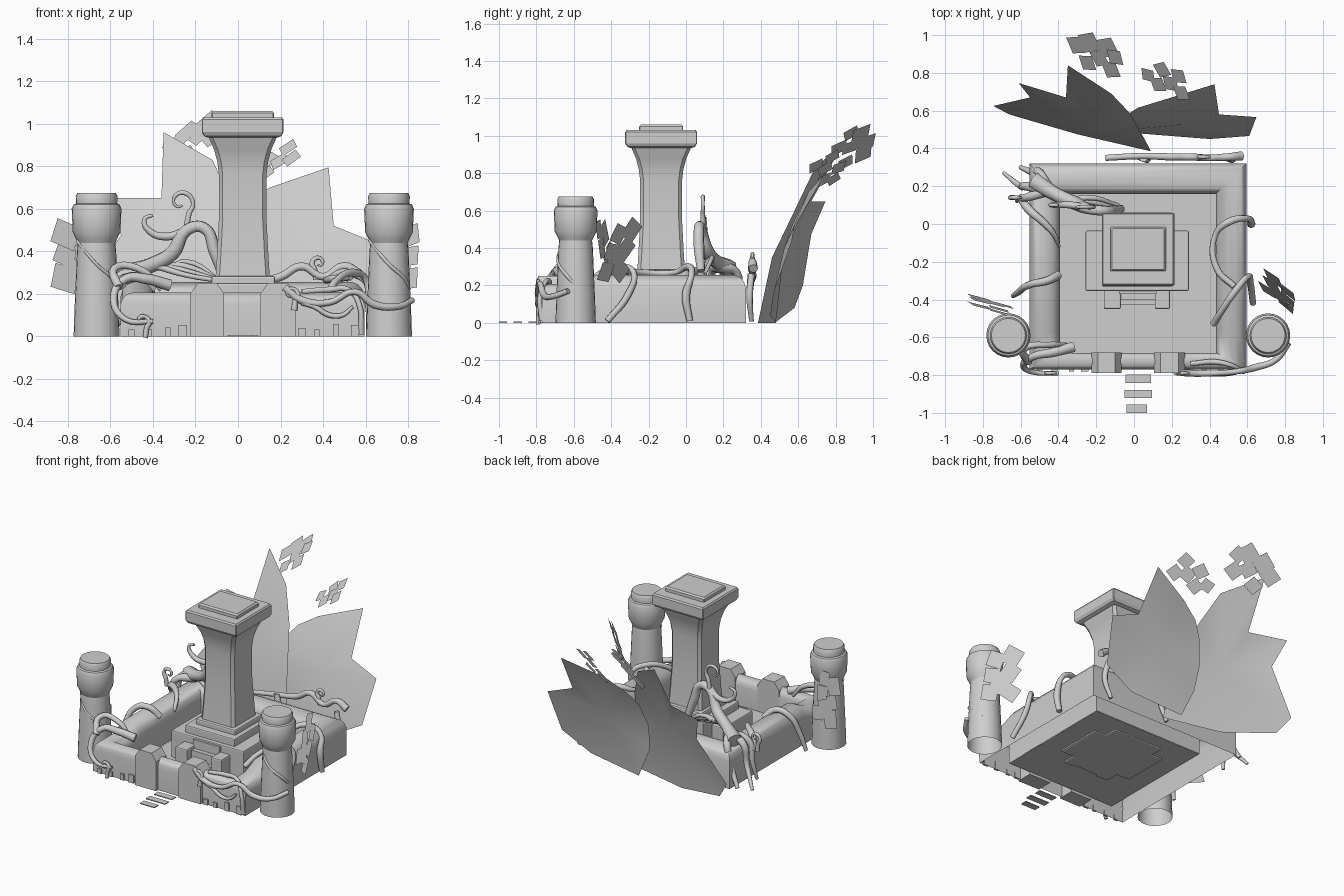
import bpy, bmesh, math, random
from mathutils import Vector, Matrix

if "Cube" in bpy.data.objects:
    bpy.data.objects.remove(bpy.data.objects["Cube"])
random.seed(4)

stone = bpy.data.materials.new("grey_stone")
stone.diffuse_color = (0.62, 0.62, 0.62, 1)
stone.use_nodes = True
stone.node_tree.nodes["Principled BSDF"].inputs["Base Color"].default_value = stone.diffuse_color


def finish(name, bm, smooth=None, recalc=True):
    if recalc:
        bmesh.ops.recalc_face_normals(bm, faces=bm.faces)
    me = bpy.data.meshes.new(name)
    bm.to_mesh(me)
    bm.free()
    ob = bpy.data.objects.new(name, me)
    bpy.context.collection.objects.link(ob)
    me.materials.append(stone)
    if smooth:
        bpy.ops.object.select_all(action='DESELECT')
        ob.select_set(True)
        bpy.context.view_layer.objects.active = ob
        bpy.ops.object.shade_smooth_by_angle(angle=math.radians(smooth))
    return ob


def loft(name, rings, smooth=None, loop=False, open_ring=False, bottom=True):
    """Skin a list of equal-length rings of points."""
    bm = bmesh.new()
    vs = [[bm.verts.new(p) for p in r] for r in rings]
    n = len(vs[0])
    for a, b in zip(vs, vs[1:] + (vs[:1] if loop else [])):
        for i in range(n - open_ring):
            bm.faces.new((a[i], a[(i + 1) % n], b[(i + 1) % n], b[i]))
    if not loop:
        bm.faces.new(vs[-1])
        if bottom:
            bm.faces.new(vs[0])
    return finish(name, bm, smooth)


def box(name, x0, x1, y0, y1, z0, z1, bevel=0.0):
    bm = bmesh.new()
    size = (x1 - x0, y1 - y0, z1 - z0)
    mid = ((x0 + x1) / 2, (y0 + y1) / 2, (z0 + z1) / 2)
    bmesh.ops.create_cube(bm, size=1, matrix=Matrix.Translation(mid) @ Matrix.Diagonal((*size, 1)))
    if bevel:
        bmesh.ops.bevel(bm, geom=bm.edges[:], offset=bevel, segments=2, affect='EDGES', profile=0.5)
    return finish(name, bm)


def vine(name, pts, r0, r1):
    """Tapering root or branch through the given points."""
    cu = bpy.data.curves.new(name, 'CURVE')
    cu.dimensions = '3D'
    cu.bevel_depth, cu.bevel_resolution, cu.resolution_u = 1.0, 2, 5
    cu.use_fill_caps = True
    sp = cu.splines.new('BEZIER')
    sp.bezier_points.add(len(pts) - 1)
    for i, (bp, p) in enumerate(zip(sp.bezier_points, pts)):
        bp.co = p
        bp.handle_left_type = bp.handle_right_type = 'AUTO'
        bp.radius = (r0 + (r1 - r0) * i / (len(pts) - 1)) * random.uniform(0.95, 1.3)
    cu.materials.append(stone)
    ob = bpy.data.objects.new(name, cu)
    bpy.context.collection.objects.link(ob)


def curl(name, cx, y, cz, r, side):
    """Spiral tendril with its tail hanging down."""
    pts = [(cx + side * r * 0.4, y, cz - 2.2 * r)]
    for i in range(11):
        a = -0.9 + i * 0.62
        rr = r * (1 - i / 13)
        pts.append((cx + side * rr * math.cos(a), y, cz + rr * math.sin(a)))
    vine(name, pts, 0.012, 0.004)


# Courtyard wall: hollow rounded profile swept round a rectangle, lower at the front
profile = [(0, 0), (0, .185), (.01, .22), (.03, .244), (.06, .256), (.1, .256), (.13, .244), (.15, .22),
           (.16, .185), (.16, .02)]
path = [(-.553, .32, 1, -1, 1), (-.553, -.48, 1, 0, 1), (-.553, -.58, 1, 0, .81),
        (-.553, -.77, 1, .55, .81), (.595, -.77, -1, .55, .81), (.595, -.58, -1, 0, .81),
        (.595, -.48, -1, 0, 1), (.595, .32, -1, -1, 1)]
loft("courtyard_wall", [[(x + dx * o, y + dy * o, z * h) for o, z in profile]
                        for x, y, dx, dy, h in path], 40, loop=True, open_ring=True)
bm = bmesh.new()
bm.faces.new([bm.verts.new(p) for p in ((-.393, -.682, .018), (.435, -.682, .018), (.435, .16, .018), (-.393, .16, .018))])
finish("courtyard_floor", bm, recalc=False)

# Gate posts with chamfered tops, and ragged footing stones
for x0, x1 in ((-.225, -.065), (.105, .27)):
    post = [(x0, 0), (x0, .2), (x0 + .035, .25), (x1 - .035, .25), (x1, .2), (x1, 0)]
    loft("gate_post", [[(x, y, z) for x, z in post] for y in (-.79, -.68)])
for x in (-.5, -.42, -.33, -.26, .15, .3, .37, .46, .55):
    w = random.uniform(.025, .04)
    box("footing_stone", x - w / 2, x + w / 2, -.78, -.765, 0, random.uniform(.03, .06))

# Pedestal and front steps
box("pedestal_base", -.256, .29, -.355, -.035, .008, .2, .008)
box("pedestal_core", -.17, .205, -.33, .06, .008, .25, .008)
box("pedestal_top", -.125, .175, -.28, .015, .24, .285, .01)
for y0, z in ((-.43, .07), (-.4, .13), (-.37, .19)):
    box("pedestal_step", -.08, .12, y0, -.34, .008, z)
for x0, x1 in ((-.16, -.07), (.11, .19)):
    box("step_side", x0, x1, -.45, -.34, .008, .15, .008)


# Central pillar: chamfered square shaft flaring into a cap
def octo(hx, hy, c, z):
    q = [(hx, hy - c), (hx - c, hy), (c - hx, hy), (-hx, hy - c),
         (-hx, c - hy), (c - hx, -hy), (hx - c, -hy), (hx, c - hy)]
    return [(x + .022, y - .133, z) for x, y in q]


shaft = [(.128, .27), (.122, .36), (.112, .55), (.112, .76), (.119, .82), (.135, .88), (.155, .925), (.163, .95)]
loft("pillar_shaft", [octo(h, h, .018, z) for h, z in shaft], 35)
cap = [(.165, .935), (.182, .942), (.192, .96), (.192, 1.02), (.185, 1.03)]
loft("pillar_cap", [octo(h, h, .004, z) for h, z in cap])
loft("pillar_slab", [octo(h, h - .03, .004, z) for h, z in ((.147, 1.02), (.147, 1.05), (.138, 1.06))])

# Corner towers with swollen heads, hollow underneath
tower = [(.108, 0), (.104, .12), (.092, .4), (.088, .44), (.095, .455), (.112, .49), (.117, .6),
         (.108, .62), (.097, .625), (.098, .66), (.09, .675)]
for cx in (-.665, .71):
    loft("tower", [[(cx + r * math.cos(k * math.tau / 24), -.59 + r * math.sin(k * math.tau / 24), z)
                    for k in range(24)] for r, z in tower], 30, bottom=False)
    vine("tower_vine", [(cx + .095 * math.cos(a), -.59 + .095 * math.sin(a), .45 - .1 * i)
                        for i, a in enumerate((3.4, 4.6, 5.8, 7))], .006, .01)


# Two great jagged leaves behind the wall, the right one behind the left
def leaf(name, centre, rim):
    bm = bmesh.new()
    c = bm.verts.new(centre)
    vs = [bm.verts.new(p) for p in rim]
    for a, b in zip(vs, vs[1:] + vs[:1]):
        bm.faces.new((c, a, b))
    finish(name, bm, 60)


leaf("left_leaf", (-.25, .525, .42),
     [(.09, .385, 0), (.05, .46, .35), (-.025, .59, .62), (-.12, .69, .83), (-.35, .84, .96), (-.36, .67, .65),
      (-.61, .746, .65), (-.55, .67, .475), (-.745, .625, .2), (-.66, .58, .08), (-.3, .475, 0)])
leaf("right_leaf", (.25, .525, .4),
     [(.02, .48, 0), (-.07, .495, .2), (-.09, .525, .38), (-.05, .57, .53), (.02, .615, .62), (.15, .655, .7),
      (.426, .74, .795), (.45, .58, .52), (.648, .566, .44), (.61, .466, .15), (.4, .45, .04)])


# Clusters of small square leaflets
def leaflets(name, centre, u, v, spots, size):
    u, v = Vector(u).normalized(), Vector(v).normalized()
    n = u.cross(v)
    bm = bmesh.new()
    for a, b in spots:
        s, t = size * random.uniform(.8, 1.1) / 2, random.uniform(.1, .6)
        p = Vector(centre) + u * a + v * b + n * random.uniform(-.012, .012)
        e = (u * math.cos(t) + v * math.sin(t)) * s
        f = (v * math.cos(t) - u * math.sin(t)) * s
        bm.faces.new([bm.verts.new(q) for q in (p - e - f, p + e - f, p + e + f, p - e + f)])
    finish(name, bm, recalc=False)


tilt = ((.86, -.32, .4), (.0, .8, .6))
leaflets("left_back_leaflets", (-.2, .885, .93), *tilt,
         [(-.12, .03), (-.06, -.07), (-.04, .08), (.02, .0), (.07, .09), (.09, -.05), (.12, .05)], .1)
leaflets("right_back_leaflets", (.17, .755, .81), *tilt,
         [(-.11, .0), (-.05, -.04), (-.03, .06), (.03, .0), (.08, .07), (.1, -.03)], .09)
spots = [(-.07, .12), (.03, .1), (-.06, .02), (.05, .0), (.0, -.06), (-.07, -.11), (.06, -.11)]
leaflets("left_side_leaflets", (-.77, -.43, .38), (-1, .3, 0), (-.1, -.08, 1), spots, .115)
leaflets("right_side_leaflets", (.77, -.37, .38), (1, -.9, 0), (.15, .25, 1), spots, .115)

# Stepping slabs in front of the gate
for y, x0, x1 in ((-.82, -.045, .09), (-.9, -.05, .095), (-.978, -.04, .07)):
    box("stepping_slab", x0, x1, y - .022, y + .022, 0, .006)

# Twisted tree on the left wall
vine("tree_trunk", [(-.07, .08, .28), (-.11, .07, .4), (-.16, .07, .51), (-.24, .08, .5), (-.31, .11, .39),
                    (-.42, .16, .33), (-.53, .23, .29)], .022, .038)
vine("tree_fork", [(-.24, .08, .5), (-.33, .1, .47), (-.41, .1, .49), (-.44, .1, .55), (-.4, .1, .57)], .02, .006)
for x, y, x2, y2 in ((-.57, .2, -.69, .27), (-.5, .27, -.6, .3), (-.57, .14, -.62, .12)):
    vine("tree_root", [(-.45, .18, .3), (x, y, .27), (x - .03, y, .13), (x2, y2, .01)], .028, .01)
for i in range(4):
    vine("tree_branch", [(-.38 + i * .03, .13, .33), (-.25, .08 + .02 * i, .29 + .02 * i),
                         (-.08, .07 + .01 * i, .26)], .016, .008)
curl("tree_curl", -.27, .09, .63, .065, 1)
curl("tree_curl", -.62, .14, .3, .04, -1)

# Roots over the side walls
vine("left_wall_root", [(-.6, .14, .2), (-.56, .08, .26), (-.47, .0, .28), (-.42, -.06, .26), (-.4, -.12, .2)], .02, .012)
vine("left_wall_root", [(-.4, -.27, .22), (-.46, -.3, .28), (-.55, -.32, .26), (-.61, -.36, .13), (-.64, -.38, .02)], .02, .012)
vine("right_wall_root", [(.62, .02, .01), (.62, .0, .15), (.6, .03, .26), (.5, .01, .3), (.43, -.06, .27),
                         (.44, -.24, .27), (.53, -.33, .28)], .018, .014)
vine("right_wall_root", [(.42, -.53, .2), (.47, -.45, .27), (.54, -.35, .3), (.6, -.28, .27), (.615, -.31, .15),
                         (.63, -.42, .01)], .014, .016)

# Vines on the front wall
vine("front_left_root", [(-.32, -.65, .24), (-.43, -.68, .27), (-.53, -.7, .27), (-.585, -.75, .17),
                         (-.53, -.785, .08), (-.4, -.79, .07)], .022, .012)
vine("front_left_branch", [(-.56, -.73, .23), (-.58, -.66, .32), (-.45, -.64, .31), (-.36, -.64, .22)], .02, .01)
curl("front_left_curl", -.45, -.79, .07, .035, 1)
vine("front_right_vine", [(.82, -.63, .17), (.75, -.72, .14), (.64, -.76, .15), (.55, -.78, .21), (.43, -.79, .16),
                          (.3, -.79, .17), (.22, -.78, .23)], .014, .016)
vine("front_right_loop", [(.3, -.79, .16), (.36, -.795, .14), (.43, -.795, .1), (.49, -.795, .1), (.54, -.79, .14)], .012, .008)
vine("front_right_branch", [(.58, -.77, .01), (.57, -.78, .15), (.52, -.75, .22), (.43, -.73, .22), (.3, -.74, .21)], .012, .012)
curl("front_right_curl", .25, -.79, .2, .035, 1)

# Vine along the back wall with hanging roots
vine("back_vine", [(-.15, .35, .22), (.05, .36, .25), (.2, .355, .28), (.3, .355, .33), (.4, .35, .28), (.5, .355, .33),
                   (.57, .36, .29)], .014, .02)
curl("back_curl", .38, .355, .345, .035, -1)
for x in (.05, .5):
    vine("back_root", [(x, .35, .26), (x + .02, .34, .14), (x - .02, .35, .01)], .018, .012)
